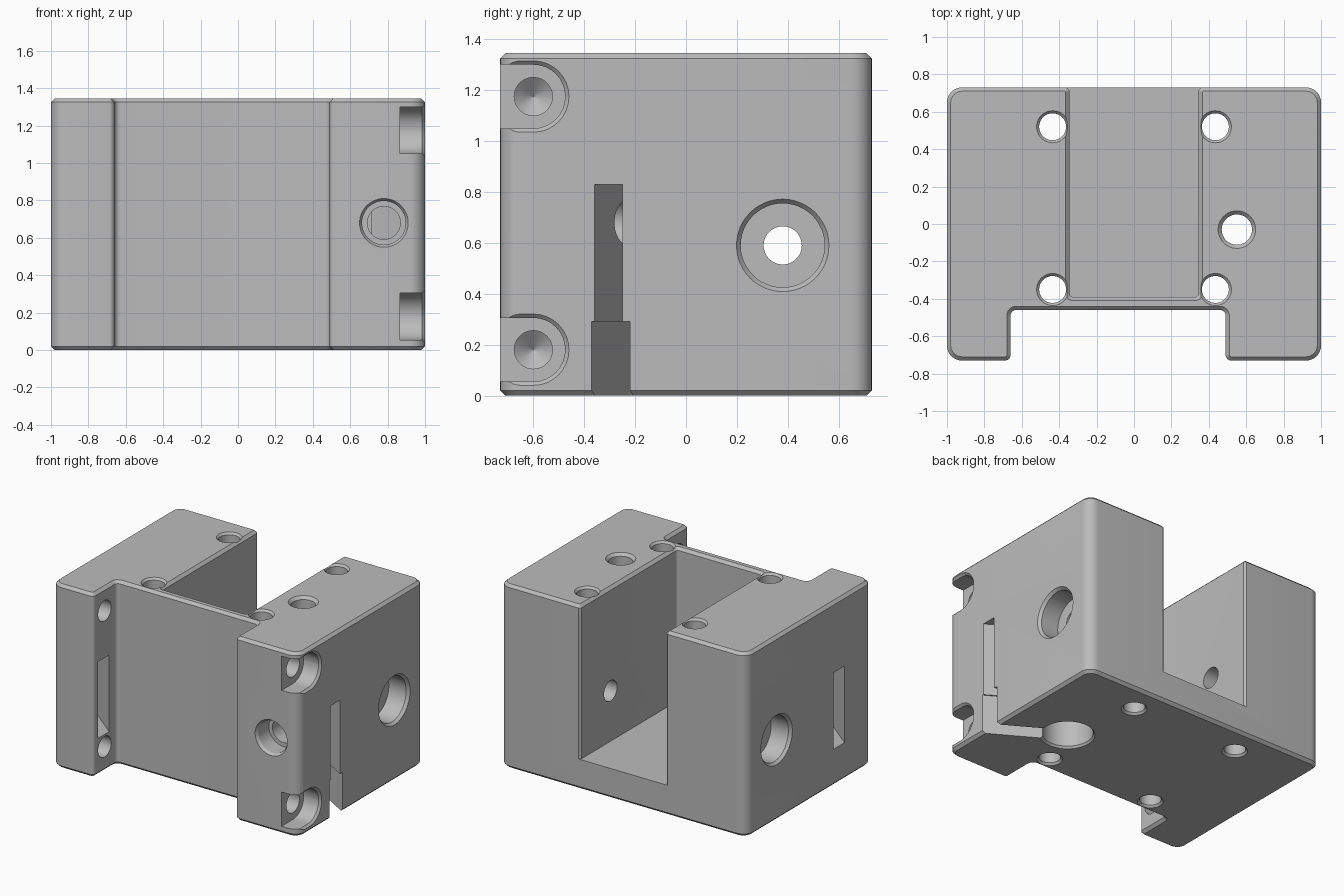
import bpy, bmesh, math
from mathutils import Vector

if "Cube" in bpy.data.objects:
    bpy.data.objects.remove(bpy.data.objects["Cube"], do_unlink=True)

HEIGHT = 1.345
CHAMFER = 0.02

grey = bpy.data.materials.new("light grey plastic")
grey.use_nodes = True
color = (0.5, 0.5, 0.5, 1)
grey.diffuse_color = color
grey.node_tree.nodes["Principled BSDF"].inputs["Base Color"].default_value = color


def place(a, b, h, axis):
    """Map profile coordinates (a, b) and height h so that h runs along axis."""
    return {"z": (a, b, h), "x": (h, a, b), "y": (b, h, a)}[axis]


def loft(name, rings):
    """Closed solid from rings with equal point counts."""
    bm = bmesh.new()
    loops = [[bm.verts.new(p) for p in ring] for ring in rings]
    for low, high in zip(loops, loops[1:]):
        for i in range(len(low)):
            j = (i + 1) % len(low)
            bm.faces.new((low[i], low[j], high[j], high[i]))
    bm.faces.new(loops[0][::-1])
    bm.faces.new(loops[-1])
    bmesh.ops.recalc_face_normals(bm, faces=bm.faces)
    mesh = bpy.data.meshes.new(name)
    bm.to_mesh(mesh)
    bm.free()
    mesh.materials.append(grey)
    obj = bpy.data.objects.new(name, mesh)
    bpy.context.collection.objects.link(obj)
    return obj


def outline(corners, grow=0.0, steps=8):
    """Counter-clockwise polygon of (a, b, radius), offset by grow and rounded."""
    pts = []
    n = len(corners)
    for i, (a, b, r) in enumerate(corners):
        p = Vector((a, b))
        u = (p - Vector(corners[i - 1][:2])).normalized()
        v = (Vector(corners[(i + 1) % n][:2]) - p).normalized()
        nu, nv = Vector((u.y, -u.x)), Vector((v.y, -v.x))
        cross = u.x * v.y - u.y * v.x
        p = p + (nu + nv) * grow / (1 + nu.dot(nv))
        if r == 0:
            pts.append(p)
            continue
        sign = 1 if cross > 0 else -1
        r = max(r + sign * grow, 0.004)
        t = r * math.tan(u.angle(v) / 2)
        center = p - u * t - nu * r * sign
        start = math.atan2(nu.y * sign, nu.x * sign)
        for k in range(steps + 1):
            ang = start + sign * u.angle(v) * k / steps
            pts.append(center + Vector((math.cos(ang), math.sin(ang))) * r)
    return pts


def prism(name, corners, layers, axis="z"):
    """Layers are (offset, height) pairs."""
    return loft(name, [[place(p.x, p.y, h, axis) for p in outline(corners, g)]
                       for g, h in layers])


def bore(name, a, b, profile, axis, sides=48):
    """Round cutter from (radius, height) pairs."""
    turn = [2 * math.pi * k / sides for k in range(sides)]
    return loft(name, [[place(a + r * math.cos(t), b + r * math.sin(t), h, axis)
                        for t in turn] for r, h in profile])


def slanted_slot(name, start, end, width, z0, z1):
    s, e = Vector(start), Vector(end)
    d = (e - s).normalized()
    side = Vector((-d.y, d.x)) * width / 2
    s = s - d * 0.2
    pts = [s - side, e - side, e + side, s + side]
    return loft(name, [[(p.x, p.y, z) for p in pts] for z in (z0, z1)])


def cut(target, cutter):
    cutter.hide_render = True
    mod = target.modifiers.new("cut", "BOOLEAN")
    mod.operation = "DIFFERENCE"
    mod.solver = "EXACT"
    mod.object = cutter
    bpy.context.view_layer.objects.active = target
    bpy.ops.object.modifier_apply(modifier=mod.name)
    bpy.data.objects.remove(cutter, do_unlink=True)


# Body with two front wings
R, W = 0.08, 0.03
body = prism("carriage_block", [
    (-1, -0.73, R), (-0.66, -0.73, W), (-0.66, -0.46, W), (0.49, -0.46, W),
    (0.49, -0.73, W), (1, -0.73, R), (1, 0.73, R), (-1, 0.73, R)],
    [(-CHAMFER, 0), (0, CHAMFER), (0, HEIGHT - CHAMFER), (-CHAMFER, HEIGHT)])

# Pocket open to the top and back
cut(body, prism("pocket", [
    (-0.345, -0.39, 0.02), (0.345, -0.39, 0.02), (0.345, 0.715, 0),
    (0.385, 0.755, 0), (-0.385, 0.755, 0), (-0.345, 0.715, 0)],
    [(0, 0.22), (0, HEIGHT - CHAMFER), (0.04, HEIGHT + 0.02)]))

# Vertical bolt holes, chamfered at both ends
for x in (-0.435, 0.435):
    for y in (-0.35, 0.52):
        cut(body, bore("bolt_hole", x, y, [
            (0.095, -0.01), (0.072, 0.015), (0.072, HEIGHT - 0.015),
            (0.095, HEIGHT + 0.01)], "z"))

# Stepped vertical hole beside the pocket
cut(body, bore("stepped_hole", 0.55, -0.03, [
    (0.19, -0.01), (0.17, 0.015), (0.17, 0.83), (0.081, 0.83),
    (0.081, HEIGHT - 0.02), (0.11, HEIGHT + 0.01)], "z"))

# Slanted slots from the side faces
cut(body, slanted_slot("wide_slot", (1, -0.295), (0.55, -0.03), 0.13, -0.1, 0.29))
cut(body, slanted_slot("narrow_slot", (1, -0.305), (0.55, -0.035), 0.095, 0.25, 0.83))
cut(body, slanted_slot("wing_slot", (-1, -0.34), (-0.5, -0.74), 0.1, 0.27, 0.83))

# Cross hole with a counterbore on both sides
for s in (-1, 1):
    cut(body, bore("cross_hole", 0.38, 0.59, [
        (0.075, s * 0.2), (0.075, s * 0.84), (0.165, s * 0.84),
        (0.165, s * 0.98), (0.19, s * 1.01)], "x"))

# Screw hole in the front of the wide wing
cut(body, bore("front_screw_hole", 0.68, 0.78, [
    (0.14, -0.745), (0.117, -0.71), (0.117, -0.59), (0.088, -0.59),
    (0.088, -0.19)], "y"))

# Rounded recesses and screw holes across both wings
for z in (0.18, 1.175):
    cut(body, prism("wing_recess", [
        (-0.9, z - 0.125, 0), (-0.475, z - 0.125, 0.124),
        (-0.475, z + 0.125, 0.124), (-0.9, z + 0.125, 0)],
        [(0, 0.865), (0, 0.985), (0.03, 1.015)], "x"))
    cut(body, bore("wing_screw_hole", -0.6, z, [
        (0.002, -0.92), (0.075, -0.86), (0.075, 0.9)], "x"))

# Smooth shading on the rounded surfaces
bpy.ops.object.select_all(action="DESELECT")
body.select_set(True)
bpy.context.view_layer.objects.active = body
bpy.ops.object.shade_smooth_by_angle(angle=math.radians(30))
